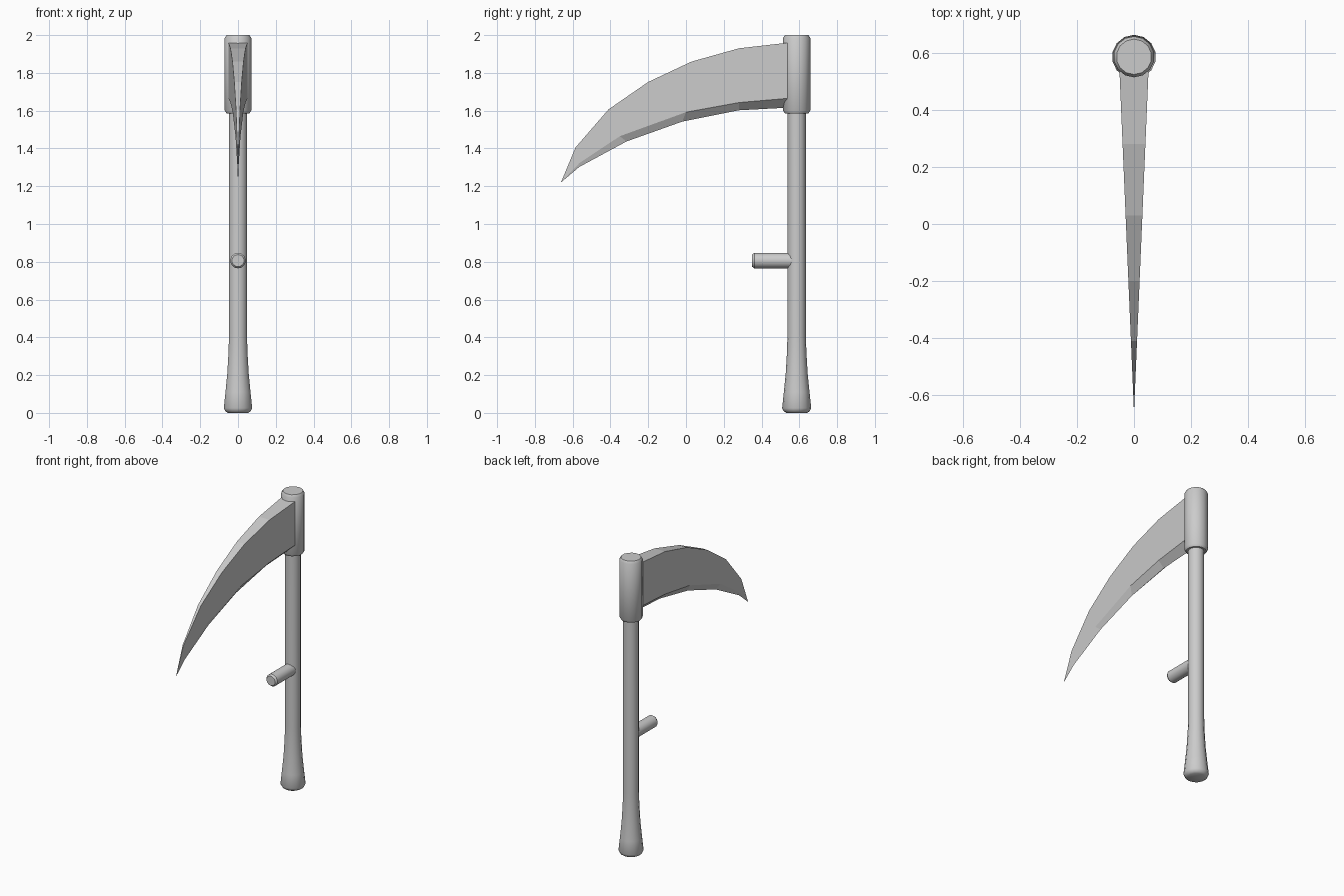
import bpy, bmesh, math
from mathutils import Matrix

if "Cube" in bpy.data.objects:
    bpy.data.objects.remove(bpy.data.objects["Cube"])

SHAFT_Y = 0.586


def make_object(name, bm, smooth=None):
    bmesh.ops.recalc_face_normals(bm, faces=bm.faces)
    mesh = bpy.data.meshes.new(name)
    bm.to_mesh(mesh)
    bm.free()
    ob = bpy.data.objects.new(name, mesh)
    bpy.context.collection.objects.link(ob)
    if smooth:
        bpy.ops.object.select_all(action='DESELECT')
        ob.select_set(True)
        bpy.context.view_layer.objects.active = ob
        bpy.ops.object.shade_smooth_by_angle(angle=math.radians(smooth))
    return ob


def lathe(name, profile, sides, matrix):
    """Closed round part from (radius, height) points."""
    bm = bmesh.new()
    rings = []
    for r, h in profile:
        ring = []
        for i in range(sides):
            a = math.pi / 2 + 2 * math.pi * i / sides
            ring.append(bm.verts.new((r * math.cos(a), r * math.sin(a), h)))
        rings.append(ring)
    for lo, hi in zip(rings, rings[1:]):
        for i in range(sides):
            j = (i + 1) % sides
            bm.faces.new((lo[i], lo[j], hi[j], hi[i]))
    bm.faces.new(rings[0][::-1])
    bm.faces.new(rings[-1])
    bm.transform(matrix)
    return make_object(name, bm, 35)


upright = Matrix.Translation((0, SHAFT_Y, 0))

# shaft with flared foot
lathe("shaft", [(0.055, 0), (0.068, 0.008), (0.077, 0.025), (0.068, 0.11), (0.058, 0.21),
                (0.051, 0.33), (0.049, 0.42), (0.049, 1.62)], 14, upright)

# socket around the shaft top
lathe("head_socket", [(0.062, 1.585), (0.072, 1.6), (0.072, 1.985), (0.062, 2.0)], 14, upright)

# side grip pointing forward
lathe("side_grip", [(0.04, -0.56), (0.04, -0.36), (0.032, -0.35)][::-1] and
      [(0.041, 0), (0.041, 0.2), (0.032, 0.212)], 14,
      Matrix.Translation((0, 0.562, 0.806)) @ Matrix.Rotation(math.pi / 2, 4, 'X'))

# blade: (y, z) outlines of the spine, the grind line and the cutting edge
TIP = (-0.662, 1.22)
spine = [(0.56, 1.962), (0.28, 1.93), (0.03, 1.86), (-0.20, 1.752), (-0.41, 1.607), (-0.585, 1.405)]
grind = [(0.56, 1.667), (0.28, 1.643), (0.0, 1.592), (-0.35, 1.465), (-0.565, 1.322)]
edge = [(0.56, 1.617), (0.28, 1.602), (-0.02, 1.542), (-0.315, 1.437), (-0.565, 1.302)]

bm = bmesh.new()
tip = bm.verts.new((0, *TIP))


def row(points, side):
    # thickness shrinks evenly to nothing at the tip
    return [bm.verts.new((side * 0.0425 * (y - TIP[0]), y, z)) for y, z in points]


cut = row(edge, 0)
sides = []
for s in (-1, 1):
    top, low = row(spine, s), row(grind, s)
    sides.append((top, low))
    bm.faces.new(top + [tip] + low[::-1])
    for a, b, c, d in zip(low, low[1:], cut[1:], cut):
        bm.faces.new((a, b, c, d))
    bm.faces.new((low[-1], tip, cut[-1]))
(lt, ll), (rt, rl) = sides
for a, b, c, d in zip(lt, lt[1:], rt[1:], rt):
    bm.faces.new((a, b, c, d))
bm.faces.new((lt[-1], tip, rt[-1]))
bm.faces.new((lt[0], rt[0], rl[0], cut[0], ll[0]))
make_object("blade", bm)
